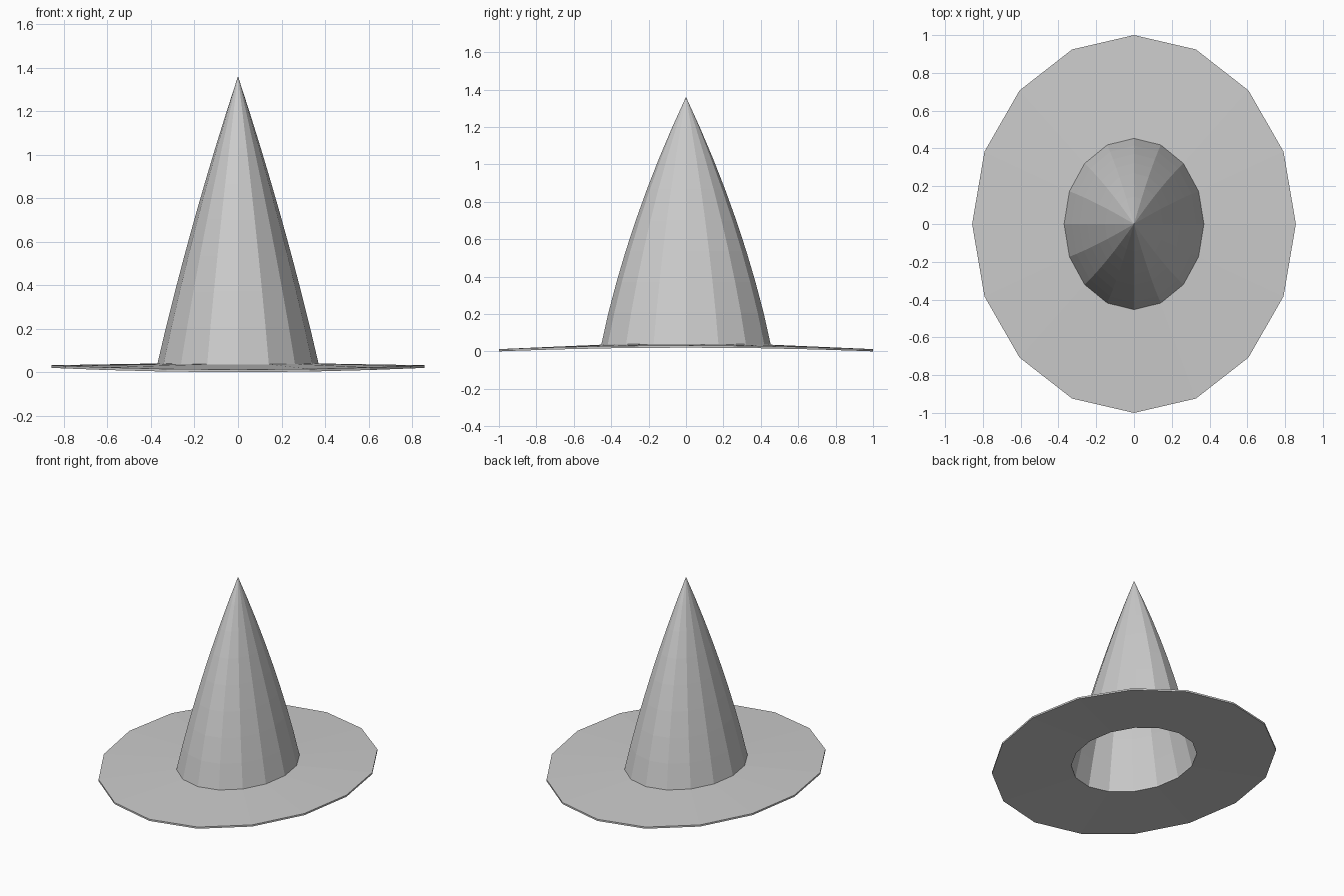
import bpy
import bmesh
from math import cos, sin, tau

SIDES = 16
CROWN_RINGS = 8
APEX_Z = 1.36
THICKNESS = 0.012
BRIM_SIZE = (0.857, 1.0)
CROWN_SIZE = (0.37, 0.453)
BULGE = (0.016, 0.042)

cube = bpy.data.objects.get("Cube")
if cube:
    bpy.data.objects.remove(cube, do_unlink=True)


def droop(x, y):
    """Height of the gently sagging brim surface."""
    return 0.042 - 0.0136 * x * x - 0.03 * y * y


def ring(bm, rx, ry, height):
    verts = []
    for i in range(SIDES):
        x, y = rx * cos(tau * i / SIDES), ry * sin(tau * i / SIDES)
        verts.append(bm.verts.new((x, y, height(x, y))))
    return verts


def bridge(bm, lower, upper):
    for i in range(SIDES):
        j = (i + 1) % SIDES
        bm.faces.new((lower[i], lower[j], upper[j], upper[i]))


def finish(bm, name):
    mesh = bpy.data.meshes.new(name)
    bm.to_mesh(mesh)
    bm.free()
    obj = bpy.data.objects.new(name, mesh)
    bpy.context.collection.objects.link(obj)
    return obj


# Brim: thin oval ring, open in the middle
bm = bmesh.new()
loops = []
for size, drop in ((CROWN_SIZE, 0), (CROWN_SIZE, THICKNESS),
                   (BRIM_SIZE, THICKNESS), (BRIM_SIZE, 0)):
    loops.append(ring(bm, *size, lambda x, y, d=drop: droop(x, y) - d))
for k in range(4):
    bridge(bm, loops[k], loops[(k + 1) % 4])
bmesh.ops.recalc_face_normals(bm, faces=bm.faces)
finish(bm, "brim")

# Crown: hollow, slightly bulging cone sitting on the brim
bm = bmesh.new()
previous = ring(bm, *CROWN_SIZE, droop)
base_z = droop(0, 0)
for k in range(1, CROWN_RINGS):
    t = k / CROWN_RINGS
    rx, ry = (r * (1 - t) + 4 * b * t * (1 - t)
              for r, b in zip(CROWN_SIZE, BULGE))
    z = base_z + (APEX_Z - base_z) * t
    current = ring(bm, rx, ry, lambda x, y: z)
    bridge(bm, previous, current)
    previous = current
apex = bm.verts.new((0, 0, APEX_Z))
for i in range(SIDES):
    bm.faces.new((previous[i], previous[(i + 1) % SIDES], apex))
finish(bm, "crown")
